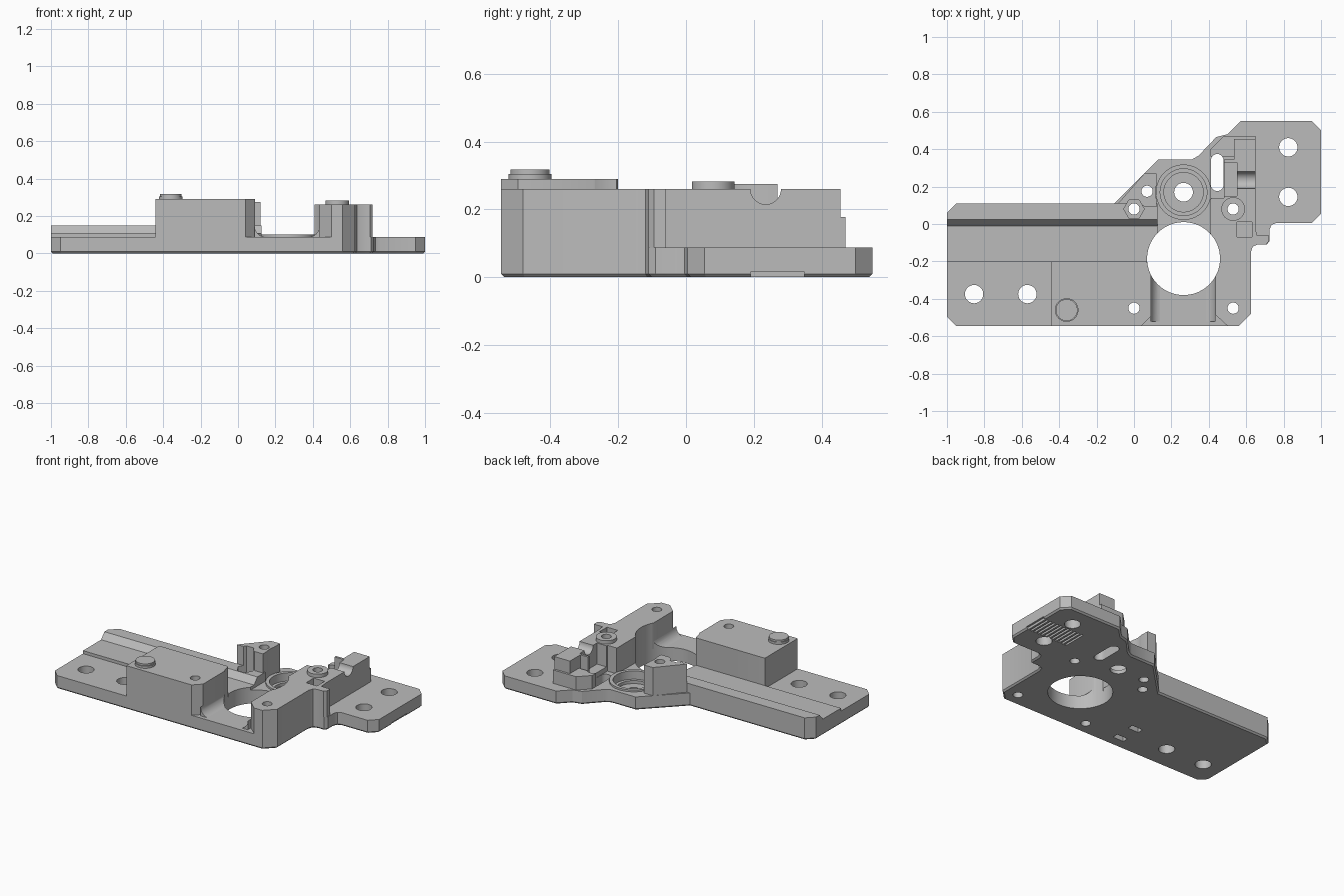
import bpy, bmesh, math
from mathutils import Vector

cube = bpy.data.objects.get("Cube")
if cube:
    bpy.data.objects.remove(cube, do_unlink=True)

grey = bpy.data.materials.new("plain_grey")
grey.use_nodes = True
COLOUR = (0.5, 0.5, 0.5, 1)
grey.diffuse_color = COLOUR
grey.node_tree.nodes["Principled BSDF"].inputs["Base Color"].default_value = COLOUR


def prism(name, pts, lo, hi, axis="z", chamfer=0):
    """Extrude an outline along z (points x,y), x (points y,z) or y (points x,z)."""
    place = {"z": lambda a, b, t: (a, b, t),
             "x": lambda a, b, t: (t, a, b),
             "y": lambda a, b, t: (a, t, b)}[axis]
    bm = bmesh.new()
    face = bm.faces.new([bm.verts.new(place(a, b, lo)) for a, b in pts])
    out = bmesh.ops.extrude_face_region(bm, geom=[face])
    shift = Vector(place(0, 0, hi - lo))
    bmesh.ops.translate(bm, vec=shift, verts=[v for v in out["geom"] if isinstance(v, bmesh.types.BMVert)])
    bmesh.ops.recalc_face_normals(bm, faces=bm.faces)
    if chamfer:
        rim = [e for e in bm.edges if all(abs(v.co.z - lo) < 1e-5 for v in e.verts)]
        bmesh.ops.bevel(bm, geom=rim, offset=chamfer, segments=1, affect="EDGES")
    mesh = bpy.data.meshes.new(name)
    bm.to_mesh(mesh)
    bm.free()
    mesh.materials.append(grey)
    obj = bpy.data.objects.new(name, mesh)
    bpy.context.scene.collection.objects.link(obj)
    return obj


def circle(x, y, r, n=48, turn=0):
    return [(x + r * math.cos(turn + math.tau * i / n),
             y + r * math.sin(turn + math.tau * i / n)) for i in range(n)]


def rect(x0, x1, y0, y1):
    return [(x0, y0), (x1, y0), (x1, y1), (x0, y1)]


def slot(x, y, r, half):
    """Upright rounded slot."""
    arc = [math.pi * i / 12 for i in range(13)]
    return ([(x + r * math.cos(a), y + half + r * math.sin(a)) for a in arc] +
            [(x - r * math.cos(a), y - half - r * math.sin(a)) for a in arc])


def cutter(pts, lo=-0.1, hi=0.5, axis="z"):
    obj = prism("cutter", pts, lo, hi, axis)
    obj.hide_render = True
    return obj


# Shared cutters
big_bore = cutter(circle(0.265, -0.185, 0.195, 72))
bearing_clear = cutter(circle(0.265, 0.17, 0.15, 64), 0.086)
bearing_seat = cutter(circle(0.265, 0.17, 0.125, 64), 0.045)
bearing_step = cutter(circle(0.265, 0.17, 0.105, 64), 0.025)
bearing_hole = cutter(circle(0.265, 0.17, 0.05))
left_mounts = [cutter(circle(x, -0.375, 0.049)) for x in (-0.855, -0.57)]
right_mounts = [cutter(circle(0.825, y, 0.049)) for y in (0.41, 0.145)]
block_screw = cutter(circle(0, -0.45, 0.03))
arm_screws = [cutter(circle(0.53, y, 0.03)) for y in (-0.45, 0.08)]
nut_screw = cutter(circle(0, 0.08, 0.03))
nut_pocket = cutter(circle(0, 0.08, 0.055, 6), 0.1)
post_screw = cutter(circle(0.07, 0.175, 0.03))
long_slot = cutter(slot(0.445, 0.275, 0.034, 0.065))
back_corner = cutter([(-1.02, 0.04), (-0.93, 0.13), (-1.02, 0.13)])
grip_grooves = [cutter(rect(x, x + 0.014, 0.19, 0.35), -0.1, 0.016)
                for x in [0.69 + 0.027 * i for i in range(12)]]
tie_slots = [cutter(rect(-0.31, -0.23, y - 0.02, y + 0.02), -0.1, 0.06) for y in (-0.45, -0.31)]
rod_groove = cutter(circle(0.26, 0.235, 0.045), 0.54, 0.8, "x")
for v in rod_groove.data.vertices:  # outline is (y, z)
    v.co.y -= 0.025
    v.co.z += 0.025
nut_trap = cutter(rect(0.47, 0.55, 0.15, 0.33), 0.12)
wire_notch = cutter(rect(0.55, 0.63, -0.07, 0.01), 0.2)

parts = []


def part(name, pts, lo, hi, cuts=(), axis="z", chamfer=0):
    obj = prism(name, pts, lo, hi, axis, chamfer)
    for c in cuts:
        m = obj.modifiers.new("cut", "BOOLEAN")
        m.operation, m.solver, m.object = "DIFFERENCE", "EXACT", c
    parts.append(obj)


# Base plate
outline = [(-1, -0.495), (-0.95, -0.545), (0.56, -0.545), (0.625, -0.48), (0.625, -0.15),
           (0.635, -0.12), (0.66, -0.11), (0.71, -0.11), (0.725, -0.09), (0.725, -0.03),
           (0.735, -0.005), (0.76, 0.005), (0.95, 0.005), (1, 0.055), (1, 0.5), (0.95, 0.55),
           (0.57, 0.55), (0.5, 0.48), (0.44, 0.465), (0.345, 0.365), (0.31, 0.345), (0.13, 0.345),
           (-0.105, 0.11), (-0.95, 0.11), (-1, 0.06)]
part("base_plate", outline, 0, 0.088,
     [big_bore, bearing_seat, bearing_step, bearing_hole, block_screw, nut_screw, post_screw,
      long_slot, *left_mounts, *right_mounts, *arm_screws, *grip_grooves, *tie_slots],
     chamfer=0.01)

# Rail with raised back lip
part("back_rail", [(-0.2, 0.08), (-0.2, 0.108), (-0.01, 0.108), (0.025, 0.148), (0.11, 0.148), (0.11, 0.08)],
     -1, 0.125, [big_bore, bearing_clear, nut_screw, nut_pocket, post_screw, back_corner], "x")

# Left block with its round button
part("left_block", [(-0.44, -0.545), (0.04, -0.545), (0.09, -0.495), (0.09, -0.23), (0.08, -0.21),
                    (0.06, -0.2), (-0.44, -0.2)], 0.08, 0.29, [big_bore, block_screw])
part("block_button", circle(-0.36, -0.46, 0.063), 0.28, 0.305)
part("block_button_cap", circle(-0.36, -0.46, 0.058), 0.3, 0.317)

# Right arm, tall from front to back
part("right_arm", [(0.435, -0.485), (0.5, -0.545), (0.56, -0.545), (0.625, -0.48), (0.625, -0.15),
                   (0.635, -0.12), (0.66, -0.11), (0.705, -0.11), (0.72, -0.095), (0.72, -0.06),
                   (0.655, -0.06), (0.65, 0), (0.65, 0.455), (0.535, 0.455), (0.535, 0.345),
                   (0.48, 0.345), (0.48, 0.14), (0.41, 0.14), (0.41, -0.08), (0.435, -0.2)],
     0.08, 0.26, [big_bore, bearing_clear, *arm_screws, rod_groove, nut_trap, wire_notch])
part("back_step", [(0.41, 0.36), (0.535, 0.36), (0.535, 0.345), (0.65, 0.345), (0.65, 0.47),
                   (0.48, 0.47), (0.41, 0.4)], 0.08, 0.177, [long_slot])
part("arm_collar", circle(0.53, 0.08, 0.063), 0.25, 0.283, [arm_screws[1]])

# Rounded fillets where the bridge meets its side walls
for side, wall in ((1, 0.089), (-1, 0.436)):
    r = 0.06
    arc = [math.pi / 2 * i / 8 for i in range(9)]
    curve = [(wall + side * r * (1 - math.sin(a)), 0.087 + r * (1 - math.cos(a))) for a in arc]
    part("left_fillet" if side > 0 else "right_fillet", curve + [(wall, 0.08), (wall + side * r, 0.08)],
         -0.52, -0.2, [big_bore], "y")

# Triangular back post and bearing ring
part("back_post", [(-0.085, 0.11), (0.03, 0.11), (0.06, 0.09), (0.12, 0.09), (0.12, 0.27), (0.055, 0.27)],
     0.08, 0.275, [bearing_clear, nut_pocket, post_screw])
part("bearing_ring", circle(0.265, 0.17, 0.148, 64), 0.08, 0.1, [bearing_seat, big_bore])

# Apply the cuts and shade
bpy.context.view_layer.update()
graph = bpy.context.evaluated_depsgraph_get()
finished = [(o, bpy.data.meshes.new_from_object(o.evaluated_get(graph))) for o in parts]
for obj, mesh in finished:
    obj.modifiers.clear()
    obj.data = mesh
for obj in [o for o in bpy.data.objects if o.name.startswith("cutter")]:
    bpy.data.objects.remove(obj, do_unlink=True)
bpy.ops.object.select_all(action="DESELECT")
for obj in parts:
    obj.select_set(True)
bpy.context.view_layer.objects.active = parts[0]
bpy.ops.object.shade_smooth_by_angle(angle=math.radians(30))
